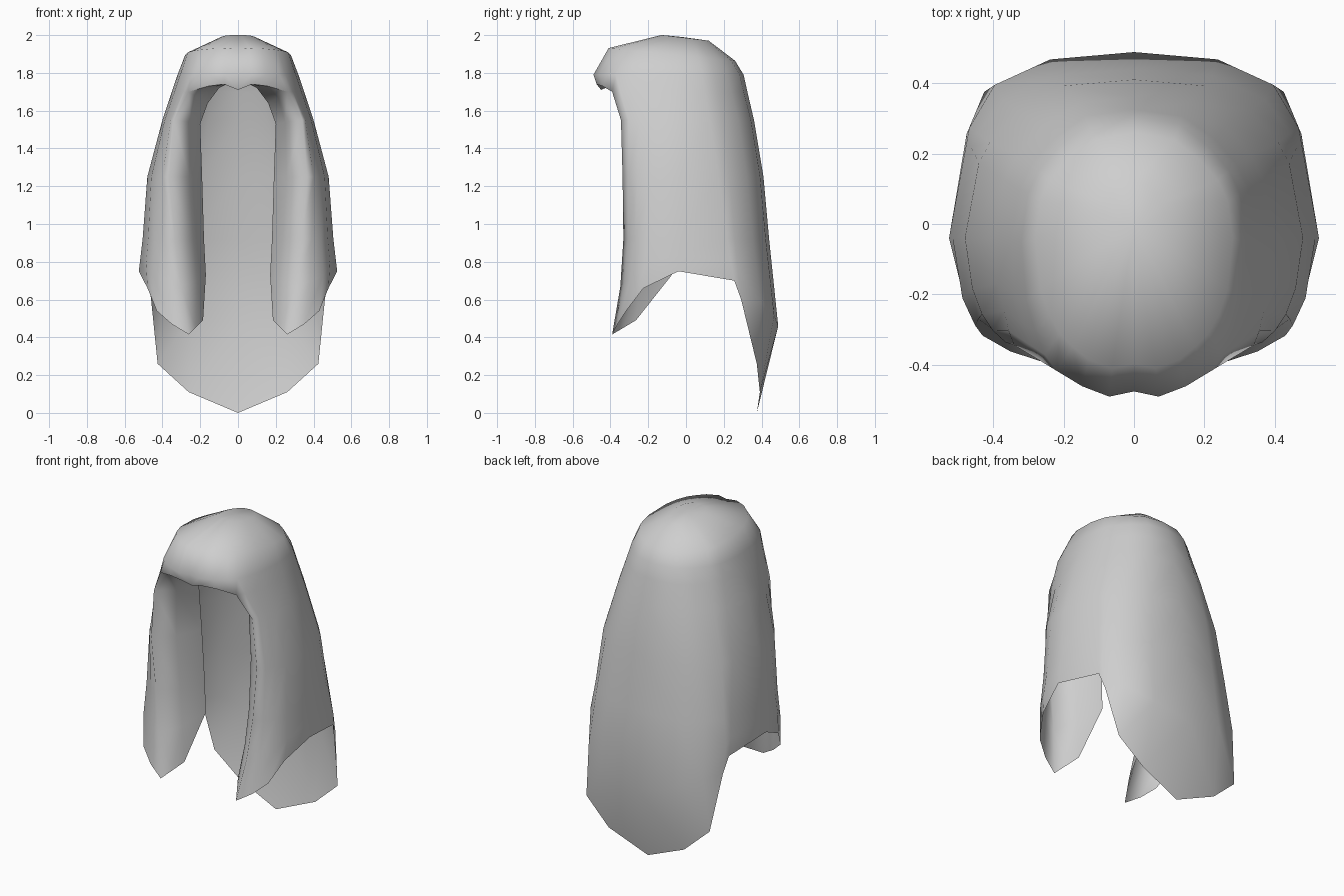
import bpy, bmesh

cube = bpy.data.objects.get("Cube")
if cube:
    bpy.data.objects.remove(cube, do_unlink=True)

# Body profile by height: z, half width, back depth, front depth
PROFILE = [(0.0, 0.525, 0.375, 0.47), (0.42, 0.51, 0.49, 0.46),
           (0.57, 0.505, 0.483, 0.42), (0.75, 0.525, 0.458, 0.40),
           (0.92, 0.505, 0.44, 0.39), (1.25, 0.48, 0.41, 0.395),
           (1.55, 0.40, 0.36, 0.405), (1.70, 0.35, 0.325, 0.46),
           (1.79, 0.32, 0.305, 0.49), (1.89, 0.28, 0.26, 0.41),
           (1.985, 0.09, 0.12, 0.13)]

# Outline from back centre to front ridge, as (width, depth) at the
# dome, the shoulder and the hem, then the hem height
COLUMNS = [((0, 1), (0, 1), (0, 1), 0.0),
           ((0.41, 0.92), (0.39, 0.955), (0.50, 0.965), 0.11),
           ((0.67, 0.70), (0.65, 0.77), (0.825, 0.84), 0.26),
           ((0.85, 0.48), (0.83, 0.54), (0.905, 0.61), 0.60),
           ((0.95, 0.25), (0.92, 0.35), (0.915, 0.55), 0.70),
           ((1, -0.10), (1, -0.10), (1, -0.10), 0.75),
           ((0.95, -0.45), (0.97, -0.42), (0.93, -0.55), 0.66),
           ((0.86, -0.63), (0.92, -0.61), (0.85, -0.74), 0.54),
           ((0.75, -0.76), (0.89, -0.75), (0.69, -0.81), 0.47),
           ((0.62, -0.85), (0.85, -0.85), (0.51, -0.85), 0.415)]
# Short fringe columns: width, depth, edge height
FRINGE = [(0.46, -0.94, 1.73), (0.22, -1, 1.74), (0, -0.97, 1.71)]
LEVELS = [1.985, 1.89, 1.79, 1.70, 1.55, 1.25, 0.92]
DOME, SHOULDER = 1.89, 1.55
# Backward slope of the top rings
TILT = {1.985: 0.12, 1.89: 0.10}

# Free inner edge of the inward curl, from fringe centre down to the front tip
INNER = [(0, -0.38, 1.74), (0.06, -0.34, 1.74), (0.10, -0.26, 1.72),
         (0.16, -0.17, 1.64), (0.20, -0.10, 1.53), (0.19, -0.085, 1.25),
         (0.18, -0.07, 0.92), (0.17, -0.075, 0.73), (0.185, -0.265, 0.49)]


def mix(a, b, t):
    return [p + (q - p) * t for p, q in zip(a, b)]


def place(u, v, z):
    """Turn an outline position and a height into a point on the body."""
    for a, b in zip(PROFILE, PROFILE[1:]):
        if z <= b[0]:
            break
    _, w, back, front = mix(a, b, (z - a[0]) / (b[0] - a[0]))
    y = v * (back if v > 0 else front)
    return (u * w, y, z - y * TILT.get(z, 0))


def shell_point(column, z):
    dome, shoulder, hem, hem_z = column
    if z > SHOULDER:
        u, v = mix(shoulder, dome, min(1, (z - SHOULDER) / (DOME - SHOULDER)))
    else:
        u, v = mix(hem, shoulder, (z - hem_z) / (SHOULDER - hem_z))
    return place(u, v, z)


def bridge(bm, left, right):
    for i in range(min(len(left), len(right)) - 1):
        bm.faces.new((left[i], left[i + 1], right[i + 1], right[i]))


bm = bmesh.new()
crown = bm.verts.new((0, -0.02, 1.99))

# Long columns of the shell
cols = []
for column in COLUMNS:
    hem_z = column[3]
    heights = LEVELS + [(LEVELS[-1] + hem_z) / 2, hem_z]
    cols.append([bm.verts.new(shell_point(column, z)) for z in heights])

# Fringe above the opening
for u, v, edge in FRINGE:
    cols.append([bm.verts.new(place(u, v, z)) for z in LEVELS[:3] + [edge]])

for a, b in zip(cols, cols[1:]):
    bridge(bm, a, b)
    bm.faces.new((crown, a[0], b[0]))

# Rounded curl folding inward from the fringe edge and the front ridge
ridge = cols[len(COLUMNS) - 1]
outer = [c[3] for c in reversed(cols[len(COLUMNS):])] + ridge[3:]
inner = [bm.verts.new(p) for p in INNER]
middle = []
for o, n in zip(outer, inner):
    m = o.co * 0.5 + n.co * 0.5
    if 0.6 < m.z < 1.65:
        m.x -= 0.02
        m.y -= 0.03
    middle.append(bm.verts.new(m))
bridge(bm, outer, middle)
bridge(bm, middle, inner)

# Crisp fringe edge
for a, b in zip(outer[:3], outer[1:4]):
    bm.edges.get((a, b)).smooth = False

# Keep the outside facing out
bmesh.ops.recalc_face_normals(bm, faces=bm.faces)
top = max(bm.faces, key=lambda f: f.calc_center_median().z)
if top.normal.z < 0:
    bmesh.ops.reverse_faces(bm, faces=bm.faces)
for face in bm.faces:
    face.smooth = True

mesh = bpy.data.meshes.new("long_hair")
bm.to_mesh(mesh)
bm.free()
hair = bpy.data.objects.new("long_hair", mesh)
bpy.context.collection.objects.link(hair)

# Mirror to the other side
mirror = hair.modifiers.new("mirror", "MIRROR")
mirror.use_clip = True
mirror.merge_threshold = 0.001

# Plain grey material
color = (0.62, 0.62, 0.62, 1)
mat = bpy.data.materials.new("light_grey")
mat.use_nodes = True
mat.diffuse_color = color
mat.node_tree.nodes["Principled BSDF"].inputs["Base Color"].default_value = color
mesh.materials.append(mat)
